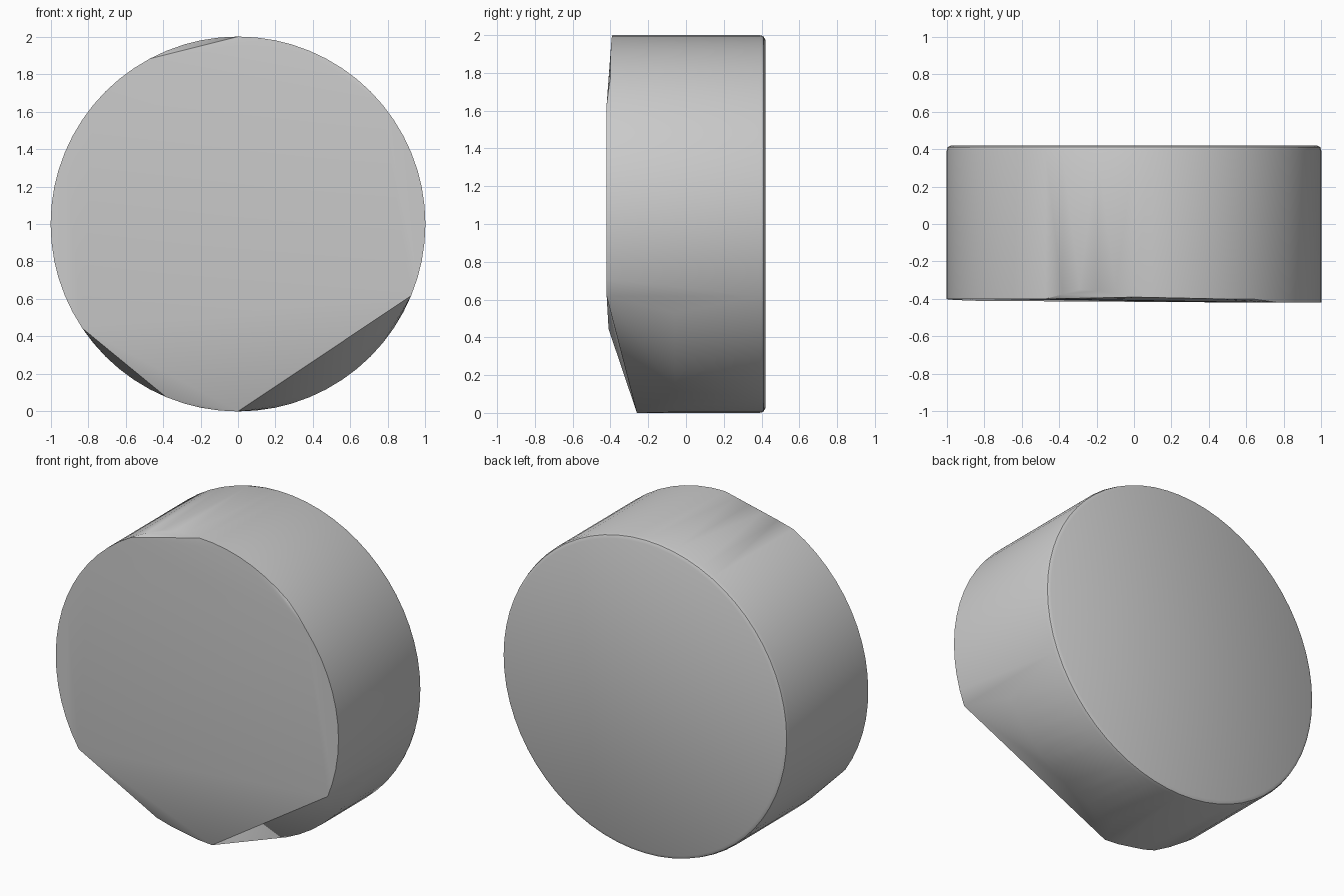
import bpy, bmesh
from math import cos, sin, pi, radians

cube = bpy.data.objects.get("Cube")
if cube:
    bpy.data.objects.remove(cube, do_unlink=True)

SEGMENTS = 64
BACK_RINGS = [(1.0, 0.39), (0.994, 0.41), (0.975, 0.42)]  # radius, depth

# Front rim depth at chosen segments; the steps mark the chipped corners
FRONT_RIM = [
    (0, -0.42), (7, -0.42), (9, -0.40), (11, -0.40), (16, -0.39),
    (17, -0.36), (19, -0.35), (21, -0.40), (32, -0.40), (38, -0.41),
    (39, -0.26), (42, -0.21), (44, -0.27), (46, -0.25), (48, -0.26),
    (49, -0.06), (59, -0.06), (60, -0.42), (64, -0.42),
]


def rim_depth(i):
    for (a, ya), (b, yb) in zip(FRONT_RIM, FRONT_RIM[1:]):
        if a <= i <= b:
            return ya + (yb - ya) * (i - a) / (b - a)


def rim_point(i, radius, depth):
    angle = 2 * pi * i / SEGMENTS
    return (radius * cos(angle), depth, 1 + radius * sin(angle))


# Chipped disc: a convex skin over the uneven front rim and rounded back rim
bm = bmesh.new()
for i in range(SEGMENTS):
    bm.verts.new(rim_point(i, 1.0, rim_depth(i)))
    for radius, depth in BACK_RINGS:
        bm.verts.new(rim_point(i, radius, depth))
hull = bmesh.ops.convex_hull(bm, input=bm.verts[:])
loose = {v for v in hull["geom_interior"] + hull["geom_unused"]
         if isinstance(v, bmesh.types.BMVert)}
bmesh.ops.delete(bm, geom=list(loose), context='VERTS')

# Merge the coplanar back cap and wall triangles
bmesh.ops.dissolve_limit(bm, angle_limit=radians(0.2),
                         verts=bm.verts[:], edges=bm.edges[:])
bmesh.ops.recalc_face_normals(bm, faces=bm.faces[:])
mesh = bpy.data.meshes.new("chipped_disc")
bm.to_mesh(mesh)
bm.free()

disc = bpy.data.objects.new("chipped_disc", mesh)
bpy.context.collection.objects.link(disc)
bpy.ops.object.select_all(action='DESELECT')
disc.select_set(True)
bpy.context.view_layer.objects.active = disc
bpy.ops.object.shade_smooth_by_angle(angle=radians(30))
